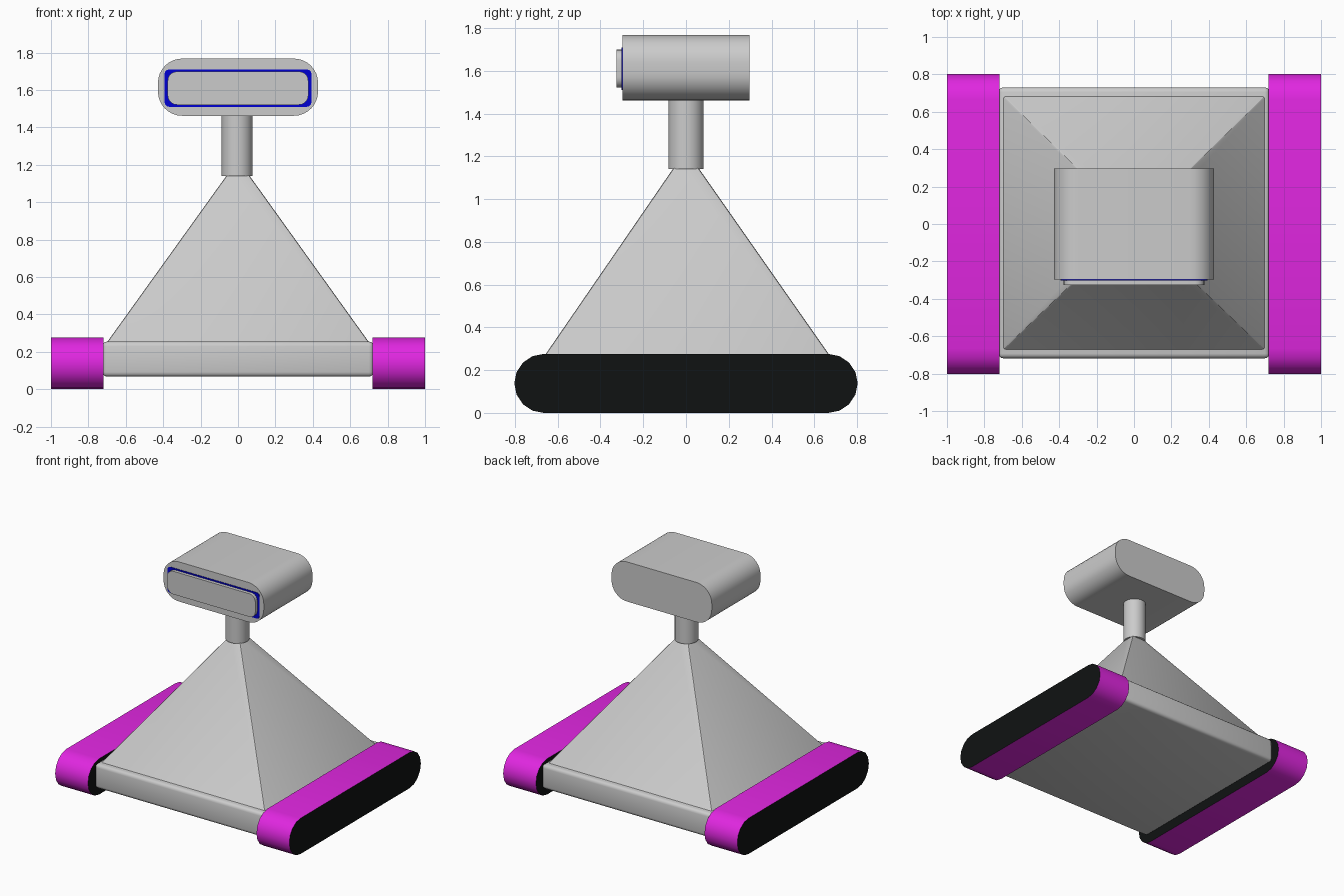
import bpy, bmesh
from math import sin, cos, pi, radians

if "Cube" in bpy.data.objects:
    bpy.data.objects.remove(bpy.data.objects["Cube"])


def material(name, rgb):
    m = bpy.data.materials.new(name)
    m.diffuse_color = (*rgb, 1)
    m.use_nodes = True
    m.node_tree.nodes["Principled BSDF"].inputs["Base Color"].default_value = m.diffuse_color
    return m


MAGENTA = material("magenta", (0.75, 0.02, 0.75))
BLACK = material("black", (0.005, 0.006, 0.006))
BLUE = material("blue", (0.0, 0.0, 0.65))


def finish(name, bm, mats=(), angle=30):
    bmesh.ops.recalc_face_normals(bm, faces=bm.faces[:])
    me = bpy.data.meshes.new(name)
    bm.to_mesh(me)
    bm.free()
    ob = bpy.data.objects.new(name, me)
    bpy.context.collection.objects.link(ob)
    for m in mats:
        me.materials.append(m)
    bpy.ops.object.select_all(action='DESELECT')
    ob.select_set(True)
    bpy.context.view_layer.objects.active = ob
    bpy.ops.object.shade_smooth_by_angle(angle=radians(angle))
    return ob


def round_rect(hu, hv, r, n):
    """Outline of a rounded rectangle, n segments per corner."""
    pts = []
    for k, (su, sv) in enumerate([(1, 1), (-1, 1), (-1, -1), (1, -1)]):
        for i in range(n + 1):
            a = (k + i / n) * pi / 2
            p = (su * (hu - r) + r * cos(a), sv * (hv - r) + r * sin(a))
            if not pts or abs(p[0] - pts[-1][0]) + abs(p[1] - pts[-1][1]) > 1e-5:
                pts.append(p)
    if abs(pts[0][0] - pts[-1][0]) + abs(pts[0][1] - pts[-1][1]) < 1e-5:
        pts.pop()
    return pts


def prism(name, outline, place, a, b, mats=()):
    """Extrude an outline between depths a and b; caps use material slot 1."""
    bm = bmesh.new()
    lo = [bm.verts.new(place(u, v, a)) for u, v in outline]
    hi = [bm.verts.new(place(u, v, b)) for u, v in outline]
    for f in (bm.faces.new(lo), bm.faces.new(hi)):
        f.material_index = 1 if len(mats) > 1 else 0
    n = len(lo)
    for i in range(n):
        j = (i + 1) % n
        bm.faces.new((lo[i], lo[j], hi[j], hi[i]))
    return finish(name, bm, mats)


# Tracks: stadium sections, magenta belt and black sides
stadium = round_rect(0.803, 0.138, 0.138, 4)
for side, s in (("left", -1), ("right", 1)):
    prism(side + "_track", stadium, lambda u, v, d, s=s: (s * d, u, v + 0.138),
          0.72, 1.0, (MAGENTA, BLACK))


# Chassis plate with rounded edges
bm = bmesh.new()
bmesh.ops.create_cube(bm, size=1)
for v in bm.verts:
    v.co = (v.co.x * 1.45, v.co.y * 1.448 + 0.006, v.co.z * 0.188 + 0.161)
bmesh.ops.bevel(bm, geom=bm.edges[:], offset=0.025, segments=3, profile=0.5,
                affect='EDGES')
finish("chassis_plate", bm)

# Pyramid body, narrow top hidden in the neck, bevelled slanted edges
bm = bmesh.new()
bmesh.ops.create_cube(bm, size=2)
for v in bm.verts:
    top = v.co.z > 0
    hx, hy, z = (0.045, 0.045, 1.165) if top else (0.705, 0.683, 0.245)
    v.co = (v.co.x * hx, v.co.y * hy + (0 if top else 0.006), z)
slanted = [e for e in bm.edges if abs(e.verts[0].co.z - e.verts[1].co.z) > 0.1]
bmesh.ops.bevel(bm, geom=slanted, offset=0.01, segments=2, profile=0.5,
                affect='EDGES')
finish("pyramid_body", bm)

# Neck
bm = bmesh.new()
bmesh.ops.create_cone(bm, cap_ends=True, segments=32, radius1=0.083,
                      radius2=0.083, depth=0.34)
bmesh.ops.translate(bm, verts=bm.verts[:], vec=(-0.005, 0, 1.31))
finish("neck", bm)

# Head with blue rim and raised face plate
for name, hu, hv, r, n, a, b, mats in [
        ("head", 0.428, 0.153, 0.13, 8, -0.297, 0.297, ()),
        ("face_rim", 0.393, 0.1, 0.025, 3, -0.301, -0.28, (BLUE,)),
        ("face_plate", 0.376, 0.089, 0.05, 5, -0.326, -0.28, ())]:
    cz = 1.615 if name == "head" else 1.61
    prism(name, round_rect(hu, hv, r, n),
          lambda u, v, d, cz=cz: (u, d, v + cz), a, b, mats)
